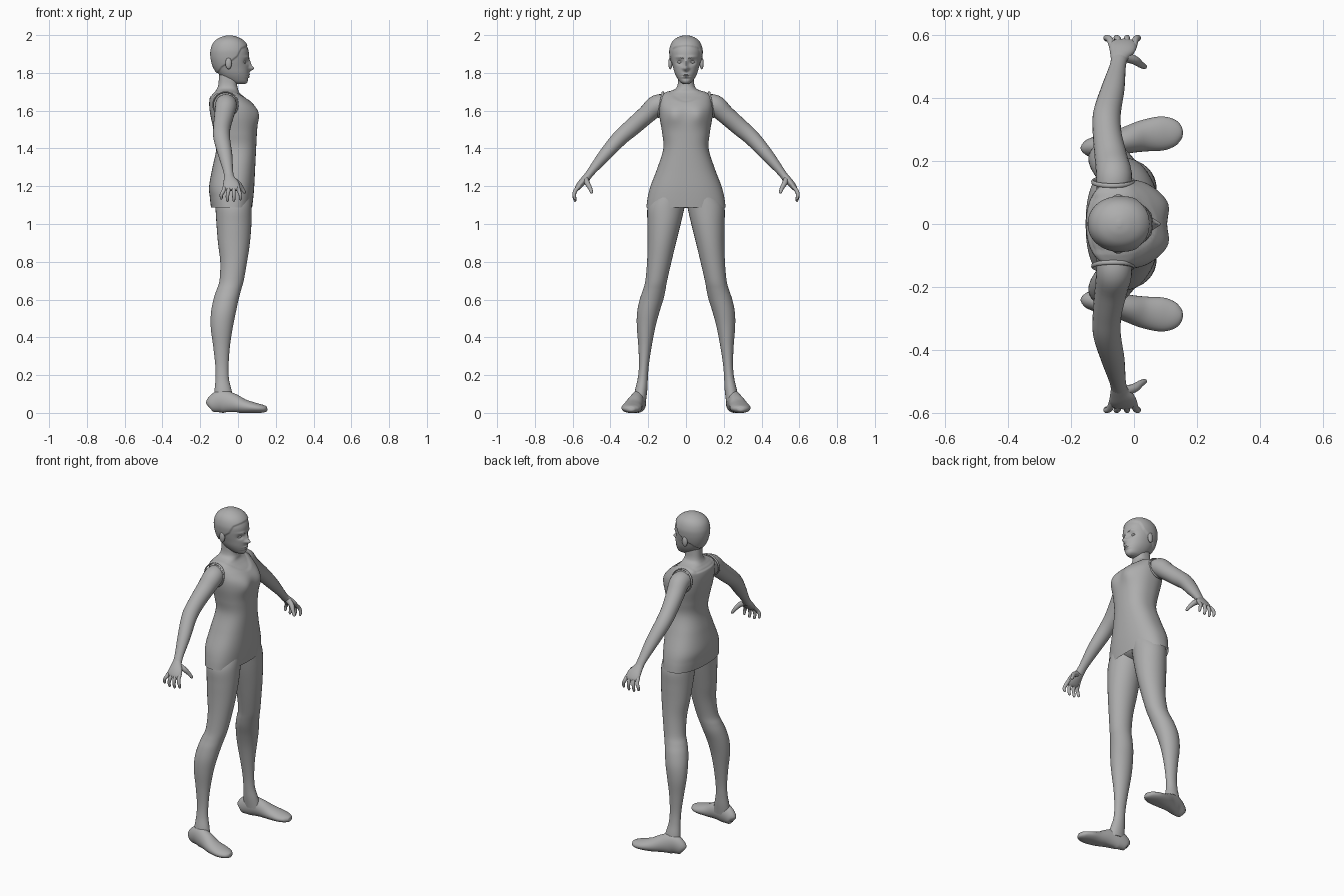
import bpy, bmesh, math
from mathutils import Vector

GREY = bpy.data.materials.new("plain grey")
GREY.diffuse_color = (0.42, 0.42, 0.42, 1)


def finish(bm, name, angle=50):
    bmesh.ops.recalc_face_normals(bm, faces=bm.faces[:])
    me = bpy.data.meshes.new(name)
    bm.to_mesh(me)
    bm.free()
    ob = bpy.data.objects.new(name, me)
    bpy.context.collection.objects.link(ob)
    me.materials.append(GREY)
    bpy.context.view_layer.objects.active = ob
    bpy.ops.object.select_all(action='DESELECT')
    ob.select_set(True)
    bpy.ops.object.shade_smooth_by_angle(angle=math.radians(angle))
    return ob


def smooth_rows(rows, sub):
    """Catmull-Rom interpolation of profile rows."""
    out = []
    for i in range(len(rows) - 1):
        p = [rows[max(0, min(len(rows) - 1, i + k))] for k in (-1, 0, 1, 2)]
        for s in range(sub):
            t = s / sub
            out.append([0.5 * (2 * b + (c - a) * t + (2 * a - 5 * b + 4 * c - d) * t * t
                               + (3 * b - a - 3 * c + d) * t ** 3) for a, b, c, d in zip(*p)])
    return out + [list(rows[-1])]


def power(v, n):
    return math.copysign(abs(v) ** (2 / n), v)


def skin(rings, name, caps=(True, True), warp=None, angle=50):
    bm = bmesh.new()
    vr = [[bm.verts.new(warp(p) if warp else p) for p in r] for r in rings]
    n = len(vr[0])
    for a, b in zip(vr, vr[1:]):
        for i in range(n):
            bm.faces.new((a[i], a[(i + 1) % n], b[(i + 1) % n], b[i]))
    if caps[0]:
        bm.faces.new(vr[0])
    if caps[1]:
        bm.faces.new(vr[-1])
    return finish(bm, name, angle)


def loft(name, rows, segs=32, sub=5, n=2.0, side=1, **kw):
    """Stacked horizontal rings: z, back x, front x, inner y, outer y."""
    rings = []
    for z, x0, x1, y0, y1 in smooth_rows(rows, sub):
        rings.append([Vector(((x0 + x1) / 2 + (x1 - x0) / 2 * power(math.cos(a), n),
                              side * ((y0 + y1) / 2 + (y1 - y0) / 2 * power(math.sin(a), n)), z))
                      for a in (2 * math.pi * i / segs for i in range(segs))])
    return skin(rings, name, **kw)


def sweep(name, rows, side=1, axis=(1, 0, 0), segs=20, sub=5, **kw):
    """Tube through x, y, z with radius along axis and radius across it."""
    rows = smooth_rows(rows, sub)
    pts = [Vector(r[:3]) for r in rows]
    rings = []
    for i, (p, r) in enumerate(zip(pts, rows)):
        t = (pts[min(i + 1, len(pts) - 1)] - pts[max(i - 1, 0)]).normalized()
        u = Vector(axis)
        u = (u - t * u.dot(t)).normalized()
        w = t.cross(u)
        ring = [p + u * r[3] * math.cos(a) + w * r[4] * math.sin(a)
                for a in (2 * math.pi * k / segs for k in range(segs))]
        rings.append([Vector((q.x, q.y * side, q.z)) for q in ring])
    return skin(rings, name, **kw)


def ellipsoid(name, c, r):
    bm = bmesh.new()
    bmesh.ops.create_uvsphere(bm, u_segments=24, v_segments=14, radius=1)
    for v in bm.verts:
        v.co = Vector([c[i] + r[i] * v.co[i] for i in range(3)])
    return finish(bm, name)


def sym(rows):
    return [(z, a, b, -w, w) for z, a, b, w in rows]


def bump(p, y, z, sy, sz):
    return math.exp(-((abs(p.y) - y) / sy) ** 2 - ((p.z - z) / sz) ** 2)


# Head with hair cap and facial relief
HAIRLINE = [(-.2, 1.785), (-.11, 1.795), (-.085, 1.83), (-.03, 1.865),
            (-.005, 1.885), (.015, 1.925), (.07, 1.95)]


def head_warp(p):
    q = p.copy()
    if p.x > 0:
        f = min(1, p.x / .03)
        nose_w = .010 + .006 * max(0, 1 - abs(p.z - 1.825) / .02)
        d = .024 * bump(p, 0, 1.823, nose_w, .013) + .012 * bump(p, 0, 1.848, .009, .022)
        d -= .012 * bump(p, .033, 1.857, .017, .013)
        d += .004 * bump(p, .034, 1.884, .022, .007)
        d += .006 * bump(p, 0, 1.791, .02, .005) + .006 * bump(p, 0, 1.779, .016, .005)
        d -= .004 * bump(p, 0, 1.785, .022, .002) + .003 * bump(p, 0, 1.768, .025, .006)
        q.x += d * f
    for (xa, za), (xb, zb) in zip(HAIRLINE, HAIRLINE[1:]):
        if xa <= p.x < xb:
            line = za + (zb - za) * (p.x - xa) / (xb - xa)
            k = max(0, min(1, (p.z - line) / .006))
            q += (p - Vector((-.04, 0, 1.87))).normalized() * .006 * k
    return q


loft("head", sym([(1.742, -.03, .040, .016), (1.752, -.05, .050, .032), (1.775, -.085, .056, .048),
                  (1.80, -.107, .058, .060), (1.83, -.126, .058, .069), (1.86, -.136, .057, .077),
                  (1.89, -.141, .058, .082), (1.92, -.140, .055, .083), (1.95, -.130, .042, .075),
                  (1.972, -.110, .020, .059), (1.987, -.080, -.012, .033), (1.993, -.053, -.04, .008)]),
     segs=112, sub=8, n=2.1, warp=head_warp)

# Torso: dress with a sunken neckline, then the neck
def torso_warp(p):
    q = p.copy()
    if p.x > 0:
        q.x += .014 * bump(p, .065, 1.575, .042, .05)
    depth = 1.645 + .055 * min(1, (abs(p.y) / .095) ** 2) if p.x > -.05 else 1.675
    if abs(p.y) < .092:
        k = max(0, min(1, (p.z - depth) / .004))
        q += (Vector((-.06, 0, p.z)) - p).normalized() * .006 * k
    return q


loft("dress_and_neck", sym([(1.088, -.143, .075, .210), (1.14, -.149, .081, .203),
                            (1.20, -.153, .086, .188), (1.30, -.135, .091, .150),
                            (1.40, -.115, .096, .120), (1.48, -.125, .100, .126),
                            (1.56, -.143, .104, .139), (1.61, -.151, .096, .142),
                            (1.65, -.152, .066, .139), (1.68, -.145, .030, .133),
                            (1.698, -.130, .012, .105), (1.715, -.118, .006, .064),
                            (1.74, -.110, .001, .050), (1.79, -.106, .004, .047)]),
     segs=80, sub=8, n=2.35, warp=torso_warp, caps=(False, True))
ellipsoid("pelvis", (-.03, 0, 1.15), (.095, .15, .065))

LEG = [(1.16, -.13, .07, .0, .17), (1.09, -.12, .072, .008, .203), (1.0, -.114, .071, .028, .204),
       (.90, -.106, .063, .053, .203), (.80, -.094, .048, .077, .206), (.70, -.098, .030, .10, .215),
       (.65, -.114, .016, .109, .228), (.60, -.130, .003, .12, .245), (.53, -.143, -.012, .142, .259),
       (.45, -.144, -.028, .163, .260), (.35, -.131, -.043, .182, .252),
       (.25, -.120, -.050, .197, .249), (.18, -.119, -.048, .202, .256),
       (.12, -.124, -.034, .205, .270), (.06, -.128, -.02, .212, .28)]
FOOT = [(-.155, .238, .035, .010, .018), (-.143, .241, .042, .028, .04), (-.09, .25, .06, .037, .06),
        (-.03, .265, .052, .042, .052), (.03, .28, .035, .050, .038), (.09, .288, .026, .054, .028),
        (.13, .29, .022, .042, .021), (.150, .29, .020, .022, .014), (.155, .29, .02, .006, .005)]
ARM = [(-.07, .09, 1.635, .05, .045), (-.063, .15, 1.63, .057, .055), (-.073, .21, 1.578, .052, .049),
       (-.085, .285, 1.512, .046, .046), (-.086, .35, 1.455, .044, .042),
       (-.067, .43, 1.365, .037, .034), (-.052, .50, 1.28, .026, .022), (-.046, .53, 1.24, .027, .02)]
PALM = [(-.05, .515, 1.262, .022, .018), (-.045, .535, 1.238, .031, .019),
        (-.037, .558, 1.212, .043, .018), (-.034, .575, 1.190, .042, .014),
        (-.034, .582, 1.178, .03, .008)]

for s, tag in ((1, "left"), (-1, "right")):
    # Legs and shoes, sole flattened onto the floor
    loft("leg_" + tag, LEG, side=s)
    sweep("foot_" + tag, FOOT, side=s, axis=(0, 1, 0), segs=28,
          warp=lambda p: Vector((p.x, p.y, max(.004 if -.07 < p.x < .0 else 0, p.z))))
    # Arms and hands
    sweep("arm_" + tag, ARM, side=s, segs=24)
    sweep("palm_" + tag, PALM, side=s)
    for i, (x0, x1, drop) in enumerate([(-.069, -.088, .012), (-.047, -.056, 0),
                                        (-.023, -.022, 0), (-.001, .013, .008)]):
        sweep("finger_%d_%s" % (i + 1, tag),
              [(x0, .562, 1.203, .010, .010), (x0 * .6 + x1 * .4, .586, 1.176, .0105, .0105),
               (x1, .592, 1.148 + drop * .6, .009, .009), (x1, .587, 1.124 + drop, .007, .007),
               (x1, .585, 1.118 + drop, .002, .002)], side=s, segs=12, sub=4)
    sweep("thumb_" + tag, [(-.03, .53, 1.235, .017, .015), (.0, .522, 1.215, .015, .014),
                           (.02, .508, 1.19, .011, .011), (.034, .50, 1.168, .008, .008),
                           (.038, .498, 1.162, .002, .002)], side=s, segs=12)
    # Armhole edge of the dress
    band = [(-.066 + .066 * math.cos(a), .134 - .012 * math.sin(a), 1.632 + .066 * math.sin(a), .007, .004)
            for a in (2 * math.pi * k / 16 for k in range(17))]
    sweep("armhole_" + tag, band, side=s, axis=(0, 1, 0), segs=8, sub=3)
    # Ears, eyes and brows
    ellipsoid("ear_" + tag, (-.05, s * .083, 1.85), (.017, .011, .031))
    ellipsoid("eye_" + tag, (.032, s * .032, 1.857), (.011, .015, .008))
    sweep("brow_" + tag, [(.057, .014, 1.876, .002, .002), (.051, .034, 1.884, .003, .003),
                          (.036, .052, 1.878, .002, .001)], side=s, axis=(0, 0, 1), segs=8)
